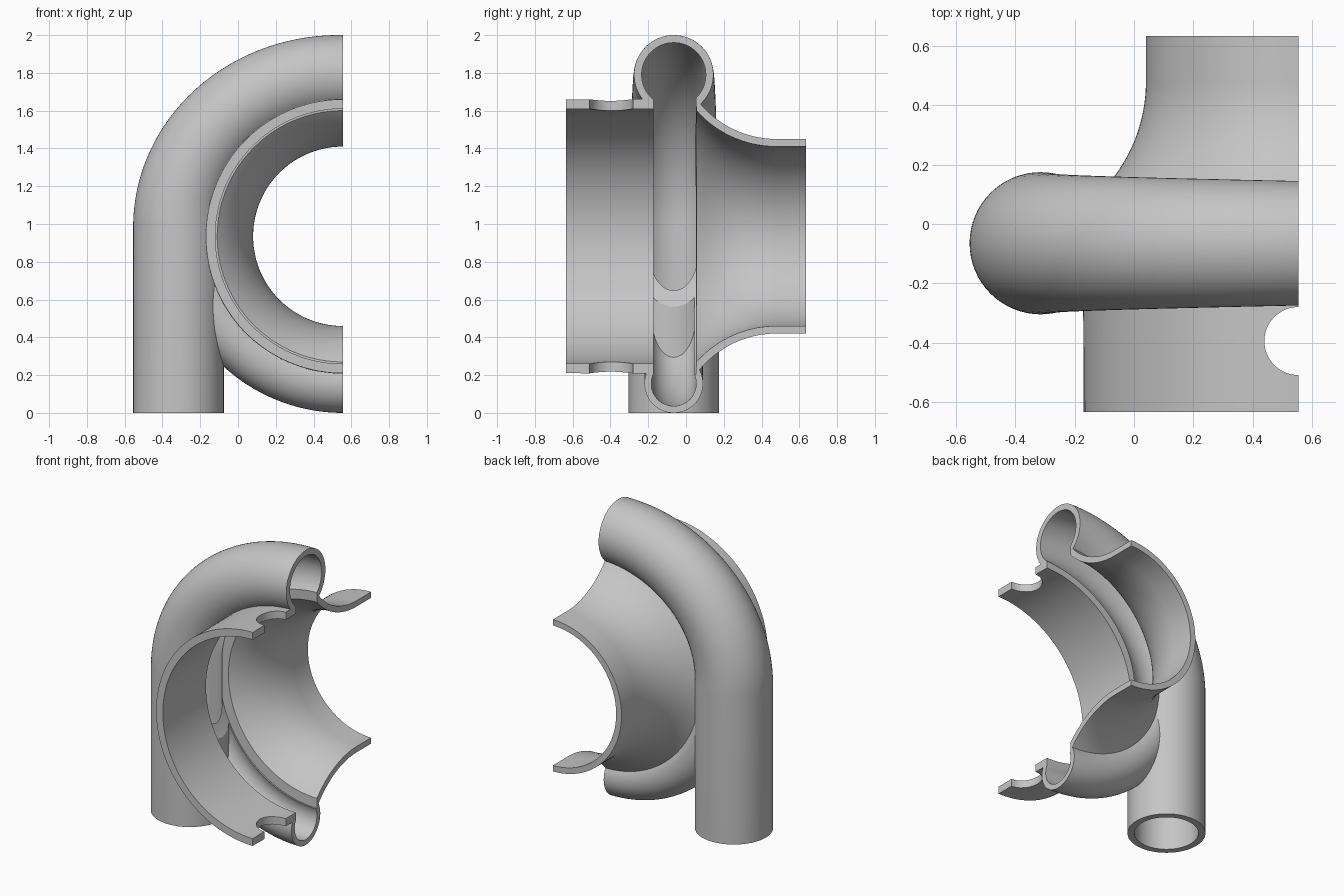
import bpy, bmesh
from math import sin, cos, pi, sqrt, radians
from mathutils import Vector

cube = bpy.data.objects.get("Cube")
if cube:
    bpy.data.objects.remove(cube)

AX, AZ = 0.555, 0.935      # main bore axis, also the section plane in x
MID = -0.065               # y of the scroll centre line

metal = bpy.data.materials.new("cast grey metal")
metal.use_nodes = True
GREY = (0.56, 0.56, 0.56, 1)
metal.diffuse_color = GREY
metal.node_tree.nodes["Principled BSDF"].inputs["Base Color"].default_value = GREY


def skin(name, rings):
    """Closed solid through a list of equal rings of points."""
    bm = bmesh.new()
    rows = [[bm.verts.new(p) for p in ring] for ring in rings]
    n = len(rows[0])
    for a, b in zip(rows, rows[1:]):
        for i in range(n):
            j = (i + 1) % n
            bm.faces.new((a[i], a[j], b[j], b[i]))
    bm.faces.new(rows[0][::-1])
    bm.faces.new(rows[-1])
    bm.normal_update()
    if bm.calc_volume(signed=True) < 0:
        bmesh.ops.reverse_faces(bm, faces=bm.faces[:])
    mesh = bpy.data.meshes.new(name)
    bm.to_mesh(mesh)
    bm.free()
    mesh.materials.append(metal)
    ob = bpy.data.objects.new(name, mesh)
    bpy.context.collection.objects.link(ob)
    return ob


def lathe(name, profile, n=128):
    """Solid of revolution about the bore axis from (y, radius) pairs."""
    turn = [2 * pi * (i + 0.5) / n for i in range(n)]
    return skin(name, [[(AX + r * cos(t), y, AZ + r * sin(t)) for t in turn]
                       for y, r in profile])


def tube(name, path, n=64):
    """Round sweep along (x, z, radius) stations in the plane y = MID."""
    rings = []
    for i, (x, z, r) in enumerate(path):
        a, b = path[max(i - 1, 0)], path[min(i + 1, len(path) - 1)]
        d = Vector((b[0] - a[0], 0, b[1] - a[1])).normalized()
        side = Vector((d.z, 0, -d.x))
        rings.append([Vector((x, MID, z)) + r * (cos(t) * side + sin(t) * Vector((0, 1, 0)))
                      for t in (2 * pi * k / n for k in range(n))])
    return skin(name, rings)


def combine(target, tool, operation):
    """Apply a boolean to the target and drop the tool."""
    mod = target.modifiers.new(operation, "BOOLEAN")
    mod.operation, mod.solver, mod.object = operation, "EXACT", tool
    bpy.context.view_layer.update()
    deps = bpy.context.evaluated_depsgraph_get()
    mesh = bpy.data.meshes.new_from_object(target.evaluated_get(deps))
    target.modifiers.clear()
    target.data = mesh
    bpy.data.objects.remove(tool)


def flare(r_end, bend):
    """Concave trumpet curve that narrows to a straight neck."""
    ys = [0.055 + 0.425 * i / 24 for i in range(25)]
    return [(y, r_end + bend - sqrt(bend ** 2 - (0.48 - y) ** 2)) for y in ys]


def outlet_path(r_top, r_end, start, foot):
    """Over the top, round an elliptical bend, then straight down."""
    pts = [(start, 1.79, r_top)]
    for i in range(49):
        t = pi / 2 * i / 48
        pts.append((AX - 0.87 * sin(t), 1.0 + 0.79 * cos(t), r_top + (r_end - r_top) * i / 48))
    return pts + [(-0.315, foot, r_end)]


def scroll_path(r, end):
    """Start of the scroll, an arc below the bore, up to the end angle."""
    return [(AX + 0.78 * cos(t), AZ + 0.78 * sin(t), r)
            for t in (radians(185 + (end - 185) * i / 40) for i in range(41))]


# Outer skin: inlet sleeve with trumpet, small scroll end, outlet pipe
housing = lathe("volute_housing", [(-0.635, 0.725)] + flare(0.515, 0.53) + [(0.635, 0.515)])
combine(housing, tube("scroll_shell", scroll_path(0.155, 285)), "UNION")
combine(housing, tube("outlet_shell", outlet_path(0.21, 0.24, 0.7, 0)), "UNION")

# Bore with the annular slot into the scroll
bore = [(-0.7, 0.675), (-0.172, 0.675), (-0.172, 0.732), (0.053, 0.732)]
combine(housing, lathe("bore", bore + flare(0.475, 0.57) + [(0.7, 0.475)]), "DIFFERENCE")

# Scroll cavity, stopped by the outlet pipe wall to form the tongue
cavity = tube("scroll_cavity", scroll_path(0.119, 290))
combine(cavity, tube("outlet_stop", outlet_path(0.21, 0.24, 0.7, 0)), "DIFFERENCE")
combine(housing, cavity, "DIFFERENCE")

# Outlet pipe cavity
combine(housing, tube("outlet_cavity", outlet_path(0.17, 0.197, 0.8, -0.1)), "DIFFERENCE")

# Cross hole through the inlet sleeve
ring = [(0.115 * cos(2 * pi * i / 64), 0.115 * sin(2 * pi * i / 64)) for i in range(64)]
combine(housing, skin("cross_hole", [[(AX + u, -0.395 + v, z) for u, v in ring]
                                     for z in (-0.2, 2.2)]), "DIFFERENCE")

# Section cut through the axis
square = [(-2, -1), (2, -1), (2, 3), (-2, 3)]
combine(housing, skin("section_block", [[(x, y, z) for y, z in square]
                                        for x in (AX, AX + 2)]), "DIFFERENCE")

bpy.ops.object.select_all(action="DESELECT")
housing.select_set(True)
bpy.context.view_layer.objects.active = housing
bpy.ops.object.shade_smooth_by_angle(angle=radians(30))
